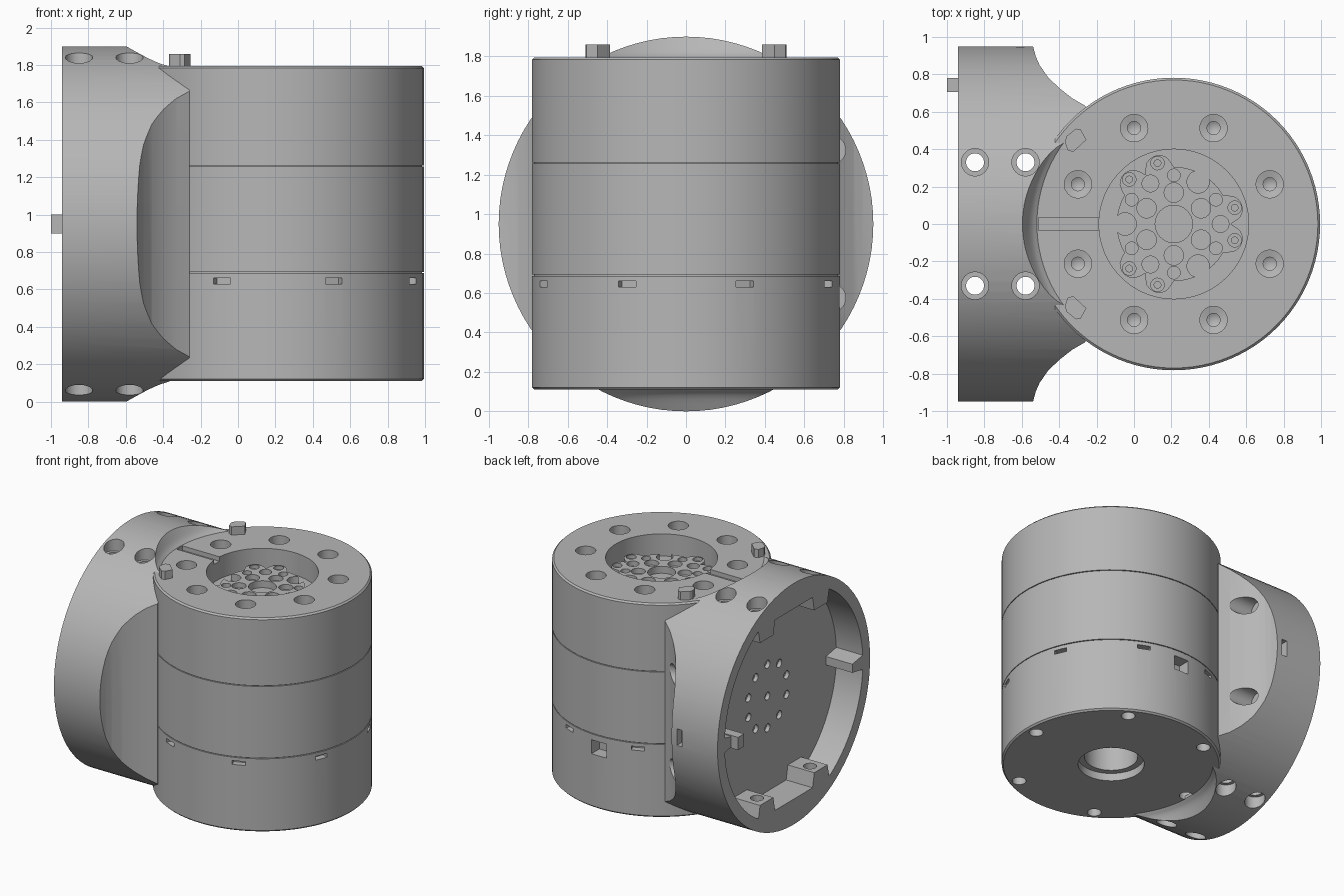
import bpy, bmesh, math
from mathutils import Matrix, Vector

if "Cube" in bpy.data.objects:
    bpy.data.objects.remove(bpy.data.objects["Cube"])

CX, R, MID = 0.213, 0.782, 0.95          # main axis, main radius, side drum height
AXIS_X = Matrix(((0, 0, 1, 0), (1, 0, 0, 0), (0, 1, 0, MID), (0, 0, 0, 1)))
MAIN = Matrix.Translation((CX, 0, 0))

grey = bpy.data.materials.new("metal_grey")
grey.diffuse_color = (0.47, 0.47, 0.47, 1)
grey.use_nodes = True
grey.node_tree.nodes["Principled BSDF"].inputs["Base Color"].default_value = grey.diffuse_color


def lathe(bm, profile, mat=Matrix(), n=32):
    """Revolve (r, z) points; the profile starts and ends at r = 0."""
    rings = []
    for r, z in profile:
        if r == 0:
            rings.append([bm.verts.new(mat @ Vector((0, 0, z)))])
        else:
            rings.append([bm.verts.new(mat @ Vector((r * math.cos(2 * math.pi * i / n),
                          r * math.sin(2 * math.pi * i / n), z))) for i in range(n)])
    for a, b in zip(rings, rings[1:]):
        for i in range(n):
            j = (i + 1) % n
            if len(a) == 1:
                bm.faces.new((a[0], b[i], b[j]))
            elif len(b) == 1:
                bm.faces.new((a[i], a[j], b[0]))
            else:
                bm.faces.new((a[i], a[j], b[j], b[i]))


def cyl(bm, r, z0, z1, mat=Matrix(), n=24):
    lathe(bm, [(0, z0), (r, z0), (r, z1), (0, z1)], mat, n)


def prism(bm, pts, z0, z1, mat=Matrix()):
    lo = [bm.verts.new(mat @ Vector((x, y, z0))) for x, y in pts]
    hi = [bm.verts.new(mat @ Vector((x, y, z1))) for x, y in pts]
    bm.faces.new(lo[::-1])
    bm.faces.new(hi)
    for i in range(len(pts)):
        j = (i + 1) % len(pts)
        bm.faces.new((lo[i], lo[j], hi[j], hi[i]))


def box(bm, x0, x1, y0, y1, z0, z1, mat=Matrix()):
    prism(bm, [(x0, y0), (x1, y0), (x1, y1), (x0, y1)], z0, z1, mat)


def finish(bm, name):
    bmesh.ops.recalc_face_normals(bm, faces=bm.faces)
    me = bpy.data.meshes.new(name)
    bm.to_mesh(me)
    bm.free()
    me.materials.append(grey)
    ob = bpy.data.objects.new(name, me)
    bpy.context.collection.objects.link(ob)
    return ob


def cut(ob, bm):
    tool = finish(bm, "cutter")
    mod = ob.modifiers.new("cut", 'BOOLEAN')
    mod.operation, mod.solver, mod.object = 'DIFFERENCE', 'EXACT', tool
    bpy.context.view_layer.objects.active = ob
    bpy.ops.object.modifier_apply(modifier=mod.name)
    bpy.data.objects.remove(tool)


def around(r, deg, base=MAIN):
    return base @ Matrix.Rotation(math.radians(deg), 4, 'Z') @ Matrix.Translation((r, 0, 0))


# Main housing with fine seams, bottom bore and top recess
bm = bmesh.new()
prof = [(0, 0.42), (0.19, 0.42), (0.19, 0.17), (0.236, 0.17), (0.236, 0.11), (0.77, 0.11), (R, 0.122)]
for z in (0.69, 1.26):
    prof += [(R, z - 0.003), (R - 0.01, z - 0.003), (R - 0.01, z + 0.003), (R, z + 0.003)]
prof += [(R, 1.783), (0.77, 1.795), (0.40, 1.795), (0.40, 1.62), (0, 1.62)]
lathe(bm, prof, MAIN, 96)
housing = finish(bm, "main_housing")

bm = bmesh.new()
for k in range(8):
    # counterbored holes in the top, vent slots under the lower seam
    lathe(bm, [(0, 1.62), (0.035, 1.64), (0.035, 1.71), (0.073, 1.72), (0.073, 1.9), (0, 1.9)],
          around(0.555, 22.5 + 45 * k))
    box(bm, -0.05, 0.1, -0.048, 0.048, 0.63, 0.66, around(R, 22.5 + 45 * k))
for k in range(6):
    cyl(bm, 0.05, 0.0, 0.23, around(0.70, 60 * k))
box(bm, -0.1, 0.1, -0.065, 0.065, 0.53, 0.64, around(R, 90))       # connector window
box(bm, -0.51, -0.15, -0.035, 0.035, 1.76, 1.85)                   # top groove
cut(housing, bm)

# Output flange with lobed outline
bolts = [a + s for a in (0, 120, 240) for s in (-15, 15)]
outline = []
for d in range(0, 360, 3):
    near = min(abs((d - b + 180) % 360 - 180) for b in bolts)
    r = 0.305 + 0.073 * math.sqrt(max(0, 1 - (near / 13) ** 2))
    outline.append((r * math.cos(math.radians(d)), r * math.sin(math.radians(d))))
bm = bmesh.new()
prism(bm, outline, 1.60, 1.68, MAIN)
flange = finish(bm, "output_flange")

bm = bmesh.new()
cyl(bm, 0.10, 1.625, 1.8, MAIN, 32)
for b in bolts:
    lathe(bm, [(0, 1.63), (0.018, 1.63), (0.018, 1.65), (0.036, 1.65), (0.036, 1.8), (0, 1.8)], around(0.337, b), 20)
for k in range(6):
    cyl(bm, 0.034, 1.63, 1.8, around(0.26, 30 + 60 * k), 20)
    cyl(bm, 0.052, 1.64, 1.8, around(0.168, 30 + 60 * k), 20)
for k in range(3):
    cyl(bm, 0.06, 1.625, 1.8, around(0.26, 60 + 120 * k), 20)
    cyl(bm, 0.045, 1.64, 1.8, around(0.25, 120 * k), 20)
cut(flange, bm)

# Side drum lying along x
bm = bmesh.new()
cyl(bm, MID, -0.94, -0.26, AXIS_X, 96)
drum = finish(bm, "side_drum")

# Concave waists on both sides
waist = [(-0.56, 1.05), (-0.54, 0.95), (-0.525, 0.895), (-0.505, 0.85), (-0.46, 0.785), (-0.40, 0.727),
         (-0.33, 0.672), (-0.24, 0.62), (-0.20, 0.62), (-0.20, 1.05)]
bm = bmesh.new()
for s in (1, -1):
    prism(bm, [(x, s * y) for x, y in waist], -0.3, 2.2)
cut(drum, bm)

# Seat for the housing, with small concave fillets rising past both ends
upper = [(0.77, 0.815), (0.725, 0.815), (0.725, 0.838), (0.735, 0.848), (0.748, 0.856), (0.762, 0.87),
         (0.776, 0.89), (0.79, 0.915), (0.81, 0.95), (0.83, 0.985), (0, 0.985)]
bm = bmesh.new()
lathe(bm, [(r, MID - h) for r, h in upper[::-1]] + [(r, MID + h) for r, h in upper], MAIN, 96)
cut(drum, bm)

# Open pocket with flat top and bottom, hole bosses and side bosses
pocket = []
for i in range(240):
    a = 2 * math.pi * (i + 0.5) / 240
    y, z = 0.86 * math.cos(a), 0.86 * math.sin(a)
    if abs(z) < 0.055:
        y = math.copysign(0.73, y)
    lim = 0.64 if 0.25 < abs(y) < 0.43 else 0.75
    pocket.append((y, max(-lim, min(lim, z))))
bm = bmesh.new()
FLOOR = -0.71
prism(bm, pocket, -1.1, FLOOR, AXIS_X)
cut(drum, bm)

# Mounting holes running through from top to bottom
bm = bmesh.new()
for x in (-0.85, -0.58):
    for y in (-0.33, 0.33):
        lathe(bm, [(0, -0.2), (0.073, -0.2), (0.073, 0.13), (0.048, 0.13), (0.048, 1.77),
                   (0.073, 1.77), (0.073, 2.1), (0, 2.1)], Matrix.Translation((x, y, 0)))
cut(drum, bm)

# Pocket floor holes, side slot and rear screw holes
bm = bmesh.new()
cyl(bm, 0.03, FLOOR - 0.05, FLOOR + 0.03, AXIS_X, 16)
for k in range(10):
    cyl(bm, 0.032, FLOOR - 0.05, FLOOR + 0.03, around(0.25, 18 + 36 * k, AXIS_X), 16)
box(bm, -0.63, -0.585, 0.89, 1.0, 0.89, 1.02)
for z in (-0.375, 0.375):
    cyl(bm, 0.07, -0.53, -0.2, AXIS_X @ Matrix.Translation((0.74, z, 0)))
cut(drum, bm)

# Locating tab on the open side
bm = bmesh.new()
box(bm, -1.0, -0.72, 0.705, 0.78, 0.90, 1.0)
finish(bm, "locating_tab")

# Key pins on top of the housing
pin = [(-0.37, 0.44), (-0.355, 0.395), (-0.325, 0.385), (-0.255, 0.45), (-0.285, 0.505), (-0.31, 0.51), (-0.36, 0.47)]
for s, side in ((1, "back"), (-1, "front")):
    bm = bmesh.new()
    prism(bm, [(x, s * y) for x, y in pin], 1.77, 1.86)
    finish(bm, side + "_key_pin")

bpy.ops.object.select_all(action='SELECT')
bpy.context.view_layer.objects.active = housing
bpy.ops.object.shade_smooth_by_angle(angle=math.radians(30))
